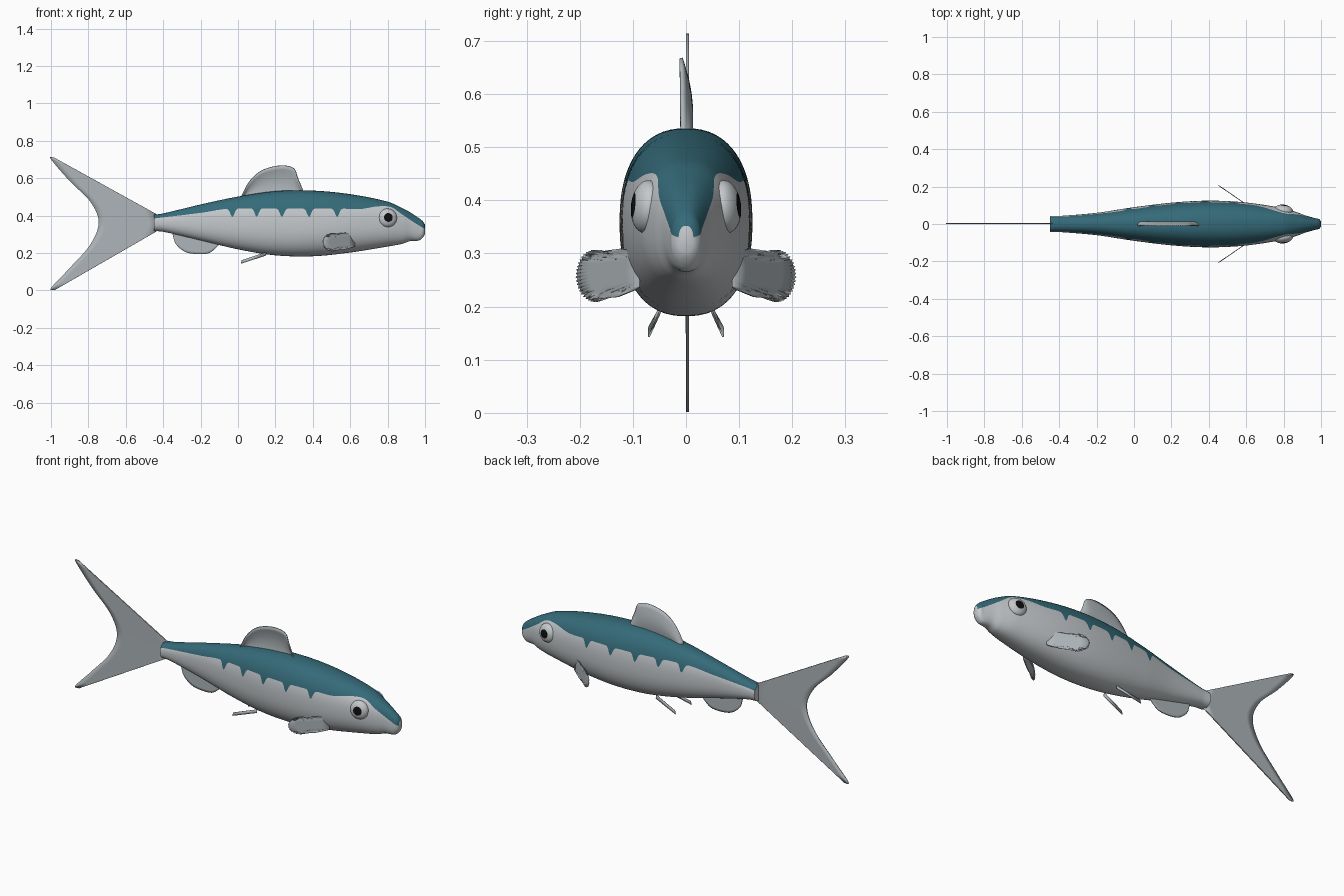
import bpy, bmesh, math
from mathutils import Vector, Matrix

if "Cube" in bpy.data.objects:
    bpy.data.objects.remove(bpy.data.objects["Cube"])


def material(name, rgb, alpha=1.0):
    m = bpy.data.materials.new(name)
    m.diffuse_color = (*rgb, alpha)
    m.use_nodes = True
    m.node_tree.nodes["Principled BSDF"].inputs["Base Color"].default_value = m.diffuse_color
    return m


silver = material("silver", (0.55, 0.58, 0.60))
teal = material("teal", (0.035, 0.145, 0.19))
fin_grey = material("fin grey", (0.42, 0.46, 0.48), 0.8)
black = material("black", (0.004, 0.004, 0.004))


def finish(name, bm, mats, angle=40):
    bmesh.ops.recalc_face_normals(bm, faces=bm.faces)
    me = bpy.data.meshes.new(name)
    bm.to_mesh(me)
    bm.free()
    ob = bpy.data.objects.new(name, me)
    bpy.context.collection.objects.link(ob)
    for m in mats:
        me.materials.append(m)
    bpy.ops.object.select_all(action='DESELECT')
    ob.select_set(True)
    bpy.context.view_layer.objects.active = ob
    bpy.ops.object.shade_smooth_by_angle(angle=math.radians(angle))
    return ob


def sample(table, x):
    """Smooth interpolation of rows (x, a, b, ...) at x."""
    i = max(k for k in range(len(table) - 1) if k == 0 or table[k][0] <= x)
    p, q = table[i], table[i + 1]
    a, b = table[max(i - 1, 0)], table[min(i + 2, len(table) - 1)]
    h = q[0] - p[0]
    t = (x - p[0]) / h
    out = []
    for c in range(1, len(p)):
        mp = (q[c] - a[c]) / (q[0] - a[0]) * h
        mq = (b[c] - p[c]) / (b[0] - p[0]) * h
        out.append((2*t**3 - 3*t*t + 1) * p[c] + (t**3 - 2*t*t + t) * mp
                   + (3*t*t - 2*t**3) * q[c] + (t**3 - t*t) * mq)
    return out


def curve(points, steps=8):
    """Smooth 3D curve through the points."""
    table = [(i, *p) for i, p in enumerate(points)]
    n = (len(points) - 1) * steps
    return [Vector(sample(table, i / steps)) for i in range(n + 1)]


# Body: lofted rings of x, top, bottom, half width
BODY = [(-0.45, .405, .318, .043), (-0.4, .412, .314, .043), (-0.2, .46, .268, .06),
        (0, .502, .22, .09), (0.2, .531, .188, .114), (0.4, .534, .183, .125),
        (0.6, .515, .203, .115), (0.8, .475, .235, .084), (0.88, .44, .25, .06),
        (0.92, .418, .264, .045), (0.97, .385, .268, .031), (0.99, .368, .285, .026),
        (1.0, .352, .302, .014)]
# Edge height of the dark back
BACK = [(-0.45, .385), (-0.2, .415), (-0.05, .437), (0.3, .438), (0.55, .438), (0.65, .435),
        (0.75, .45), (0.82, .445), (0.88, .405), (0.94, .365), (0.98, .34), (1.0, .33)]
NOTCHES = [-0.03, 0.10, 0.235, 0.38, 0.53]
POWER, UP, LOW = 2 / 2.35, 24, 30


def ring(x):
    top, bot, w = sample(BODY, x)
    edge = sample(BACK, x)[0] - sum(.045 * math.exp(-((x - n) / .015) ** 2) for n in NOTCHES)
    mid, h = (top + bot) / 2, (top - bot) / 2
    s = max(-.95, min(.95, (edge - mid) / h))
    a = math.copysign(math.asin(abs(s) ** (1 / POWER)), s)
    angles = [a + (math.pi - 2 * a) * i / UP for i in range(UP)]
    angles += [math.pi - a + (math.pi + 2 * a) * i / LOW for i in range(LOW)]

    def sp(v):
        return math.copysign(abs(v) ** POWER, v)
    return [(x, w * sp(math.cos(t)), mid + h * sp(math.sin(t))) for t in angles]


bm = bmesh.new()
STEPS = 290
rings = [[bm.verts.new(p) for p in ring(-0.45 + 1.45 * i / STEPS)] for i in range(STEPS + 1)]
for r, s in zip(rings, rings[1:]):
    for j in range(UP + LOW):
        k = (j + 1) % (UP + LOW)
        f = bm.faces.new((r[j], r[k], s[k], s[j]))
        f.material_index = 1 if j < UP else 0
bm.faces.new(rings[0])
bm.faces.new(rings[-1])
finish("body", bm, [silver, teal], 50)


def fin(name, base, edge, rows=8, bend=None, thick=0.006):
    """Thin ruled sheet from a straight base to a curved outer edge."""
    bm = bmesh.new()
    a, b = Vector(base[0]), Vector(base[1])
    n = len(edge) - 1
    grid = []
    for r in range(rows + 1):
        t = r / rows
        row = [a.lerp(b, i / n).lerp(e, t) for i, e in enumerate(edge)]
        if bend:
            row = [p + Vector((0, bend(t), 0)) for p in row]
        grid.append([bm.verts.new(p) for p in row])
    for p, q in zip(grid, grid[1:]):
        for i in range(n):
            bm.faces.new((p[i], p[i + 1], q[i + 1], q[i]))
    ob = finish(name, bm, [fin_grey])
    mod = ob.modifiers.new("thickness", 'SOLIDIFY')
    mod.thickness, mod.offset = thick, 0
    return ob


# Forked tail fin
fin("tail_fin", [(-.435, .002, .408), (-.435, .002, .316)], curve([
    (-.985, .003, .712), (-1, .003, .702), (-.9, .003, .585), (-.79, .003, .475), (-.745, .003, .365),
    (-.79, .003, .245), (-.9, .003, .12), (-1, .003, .013), (-.98, .003, .002)]))

# Back fin with a slight sideways bend, and the fin under the tail
fin("dorsal_fin", [(.03, 0, .485), (.34, 0, .50)], curve([
    (.02, 0, .505), (.06, 0, .58), (.125, 0, .64), (.22, 0, .667),
    (.295, 0, .655), (.32, 0, .60), (.355, 0, .51)]),
    bend=lambda t: .012 * math.sin(math.pi * t) - .009 * t * t)
fin("anal_fin", [(-.34, 0, .32), (-.11, 0, .28)], curve([
    (-.35, 0, .30), (-.33, 0, .245), (-.27, 0, .202), (-.17, 0, .196),
    (-.12, 0, .225), (-.09, 0, .265)]))

for side, label in ((-1, "right"), (1, "left")):
    # Side fin with a toothed rim
    def spot(u, z):
        return Vector((.625 - .17 * u, side * (.088 + .116 * u), z))
    rim = [spot(.05, .305), spot(.3, .309)]
    for i in range(45):
        t = math.radians(85 - 185 * i / 44)
        k = 1.03 if i % 2 else .92
        rim.append(spot(.72 + .29 * k * math.cos(t), .258 + .048 * k * math.sin(t)))
    rim += [spot(.35, .218), spot(.05, .232)]
    fin("pectoral_fin_" + label, [spot(0, .30), spot(0, .237)], rim, 5, thick=.004)

    # Small belly fin
    fin("pelvic_fin_" + label,
        [(.15, side * .045, .205), (.15, side * .05, .187)],
        [Vector((.02, side * .069, .162)), Vector((.015, side * .070, .143))], 2, thick=.004)

    # Bulging eye with the pupil on its outer cap
    bm = bmesh.new()
    bmesh.ops.create_uvsphere(bm, u_segments=32, v_segments=32, radius=1)
    for f in bm.faces:
        f.material_index = 1 if f.calc_center_median().z > .885 else 0
    turn = Vector((.16, side, .10)).to_track_quat('Z', 'Y').to_matrix().to_4x4()
    bm.transform(Matrix.Translation((.80, side * .074, .388)) @ turn @ Matrix.Diagonal((.05, .05, .029, 1)))
    finish("eye_" + label, bm, [silver, black])
